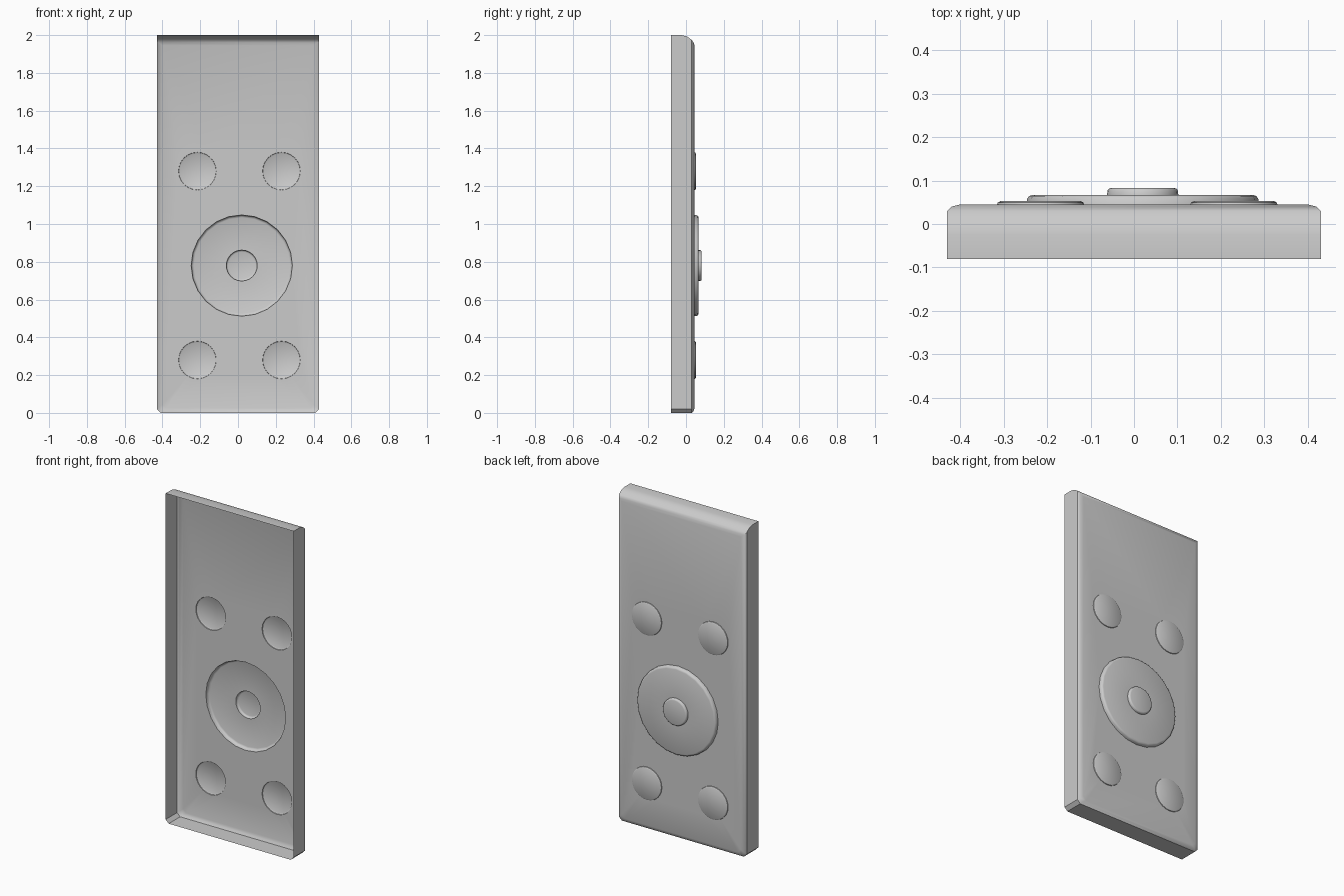
import bpy, bmesh
from math import sin, cos, pi

if "Cube" in bpy.data.objects:
    bpy.data.objects.remove(bpy.data.objects["Cube"])

bm = bmesh.new()
rim_edges = []          # boundary loops of the flat back plate


def skin(loops, cap=False):
    """Join successive point loops with quads; remember the first loop's edges."""
    rings = [[bm.verts.new(p) for p in loop] for loop in loops]
    n = len(rings[0])
    for a, b in zip(rings, rings[1:]):
        for i in range(n):
            j = (i + 1) % n
            bm.faces.new((a[i], a[j], b[j], b[i]))
    if cap:
        bm.faces.new(rings[-1])
    first = rings[0]
    for i in range(n):
        rim_edges.append(bm.edges.get((first[i], first[(i + 1) % n])))


def outline(hw, zb, zt, y, c=0.02):
    """Panel outline with cut bottom corners."""
    return [(-hw, y, zt), (-hw, y, zb + c), (-hw + c, y, zb),
            (hw - c, y, zb), (hw, y, zb + c), (hw, y, zt)]


def circle(cx, cz, r, y, n=24):
    return [(cx + r * cos(2 * pi * i / n), y, cz + r * sin(2 * pi * i / n))
            for i in range(n)]


def stud(cx, cz, profile):
    skin([circle(cx, cz, r, y) for r, y in profile], cap=True)


PLATE = 0.045

# rounded border and side walls, open at the front
skin([outline(0.40, 0.025, 1.945, PLATE),
      outline(0.42, 0.01, 1.96, 0.04),
      outline(0.43, 0.0, 1.975, 0.03),
      outline(0.43, 0.0, 1.993, 0.005),
      outline(0.43, 0.0, 2.0, -0.025),
      outline(0.43, 0.0, 2.0, -0.08)])

# four small studs
for x in (-0.215, 0.23):
    for z in (0.28, 1.28):
        stud(x, z, [(0.10, PLATE), (0.099, 0.049), (0.092, 0.053)])

# large stepped boss
stud(0.02, 0.78, [(0.268, PLATE), (0.266, 0.058), (0.262, 0.064), (0.254, 0.067),
                  (0.082, 0.067), (0.081, 0.077), (0.078, 0.081), (0.072, 0.083)])

# flat plate between the border and the embossed discs
bmesh.ops.triangle_fill(bm, edges=rim_edges, use_beauty=True, normal=(0, 1, 0))
bmesh.ops.recalc_face_normals(bm, faces=bm.faces[:])
if sum(f.normal.y * f.calc_area() for f in bm.faces) < 0:
    bmesh.ops.reverse_faces(bm, faces=bm.faces[:])

mesh = bpy.data.meshes.new("embossed_panel")
bm.to_mesh(mesh)
bm.free()
panel = bpy.data.objects.new("embossed_panel", mesh)
bpy.context.collection.objects.link(panel)
bpy.context.view_layer.objects.active = panel
panel.select_set(True)
bpy.ops.object.shade_smooth_by_angle(angle=0.7)
